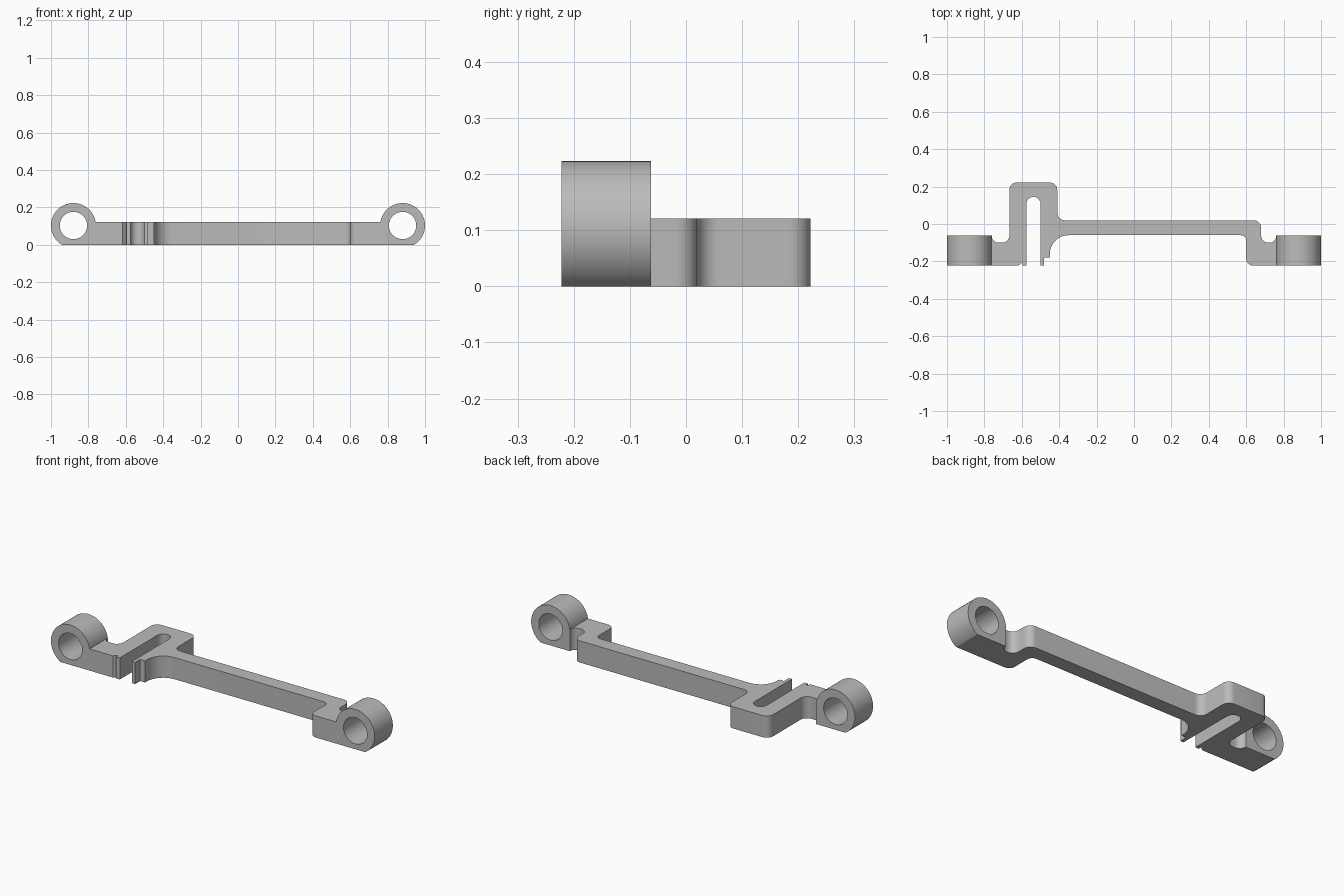
import bpy, bmesh, math
from mathutils import Vector, Matrix

default_cube = bpy.data.objects.get("Cube")
if default_cube:
    bpy.data.objects.remove(default_cube, do_unlink=True)

FRONT, BACK, RING_BACK = -0.222, 0.222, -0.062
BAR_HEIGHT = 0.121
RING_X, RING_Z, RING_RADIUS, BORE_RADIUS = 0.88, 0.103, 0.12, 0.073

grey = bpy.data.materials.new("plain grey")
grey.use_nodes = True
grey.diffuse_color = (0.5, 0.5, 0.5, 1)
shader = next(n for n in grey.node_tree.nodes if n.type == 'BSDF_PRINCIPLED')
shader.inputs["Base Color"].default_value = grey.diffuse_color


def rounded(corners, steps=8):
    """Outline through (x, y, radius) corners, with each corner rounded."""
    outline = []
    for i, (x, y, radius) in enumerate(corners):
        corner = Vector((x, y))
        before = (Vector(corners[i - 1][:2]) - corner).normalized()
        after = (Vector(corners[(i + 1) % len(corners)][:2]) - corner).normalized()
        if radius == 0:
            outline.append(corner)
            continue
        half = before.angle(after) / 2
        centre = corner + (before + after).normalized() * radius / math.sin(half)
        start = corner + before * radius / math.tan(half) - centre
        end = corner + after * radius / math.tan(half) - centre
        sweep = math.atan2(start.x * end.y - start.y * end.x, start.dot(end))
        for k in range(steps + 1):
            outline.append(centre + Matrix.Rotation(sweep * k / steps, 2) @ start)
    return outline


def prism(name, outline, base, depth):
    """Extrude an outline; base maps a 2D point to 3D, depth is the sweep."""
    bm = bmesh.new()
    face = bm.faces.new([bm.verts.new(base(p)) for p in outline])
    swept = bmesh.ops.extrude_face_region(bm, geom=[face])["geom"]
    moved = [v for v in swept if isinstance(v, bmesh.types.BMVert)]
    bmesh.ops.translate(bm, verts=moved, vec=depth)
    bmesh.ops.recalc_face_normals(bm, faces=bm.faces[:])
    mesh = bpy.data.meshes.new(name)
    bm.to_mesh(mesh)
    bm.free()
    mesh.materials.append(grey)
    obj = bpy.data.objects.new(name, mesh)
    bpy.context.collection.objects.link(obj)
    return obj


def combine(target, tool, operation):
    """Apply a boolean and discard the tool."""
    mod = target.modifiers.new("combine", 'BOOLEAN')
    mod.operation, mod.object, mod.solver = operation, tool, 'EXACT'
    bpy.context.view_layer.objects.active = target
    bpy.ops.object.modifier_apply(modifier=mod.name)
    bpy.data.objects.remove(tool, do_unlink=True)


def arc(x, radius, start, end, steps):
    angles = [start + (end - start) * k / steps for k in range(steps + 1)]
    return [(x + radius * math.cos(a), RING_Z + radius * math.sin(a)) for a in angles]


# Plan of the cranked bar, running along the front and back again
plan = rounded([
    # left foot, step and underside of the long bar
    (RING_X, FRONT, 0), (0.6, FRONT, 0.035), (0.6, -0.06, 0.03),
    # flared leg with its thin lip
    (-0.45, -0.06, 0.1), (-0.45, -0.178, 0), (-0.48, -0.178, 0),
    (-0.48, FRONT, 0), (-0.5, FRONT, 0),
    # round-ended slot
    (-0.5, 0.145, 0.0374), (-0.575, 0.145, 0.0374),
    # second lip, notch and right foot
    (-0.575, FRONT, 0), (-0.597, FRONT, 0), (-0.597, -0.203, 0),
    (-0.618, FRONT, 0), (-RING_X, FRONT, 0),
    (-RING_X, RING_BACK, 0), (-0.761, RING_BACK, 0),
    (-0.761, -0.1, 0.037), (-0.666, -0.1, 0.04),
    # raised loop and top of the long bar
    (-0.666, BACK, 0.04), (-0.41, BACK, 0.04), (-0.41, 0.02, 0.04),
    (0.68, 0.02, 0.04), (0.68, -0.1, 0.038), (0.761, -0.1, 0.037),
    (0.761, RING_BACK, 0), (RING_X, RING_BACK, 0),
])
bracket = prism("cranked_bracket", plan, lambda p: (p[0], p[1], 0),
                (0, 0, BAR_HEIGHT))

# Bored end rings, flat where they reach the ground
dip = math.asin(RING_Z / RING_RADIUS)
for x in (-RING_X, RING_X):
    ring = prism("end_ring", arc(x, RING_RADIUS, -dip, math.pi + dip, 56),
                 lambda p: (p[0], FRONT, p[1]), (0, RING_BACK - FRONT, 0))
    combine(bracket, ring, 'UNION')
    bore = prism("bore_cutter", arc(x, BORE_RADIUS, 0, math.tau, 48)[:-1],
                 lambda p: (p[0], FRONT - 0.1, p[1]), (0, 0.4, 0))
    bore.hide_render = True
    combine(bracket, bore, 'DIFFERENCE')

bpy.ops.object.select_all(action='DESELECT')
bracket.select_set(True)
bpy.context.view_layer.objects.active = bracket
bpy.ops.object.shade_smooth_by_angle(angle=math.radians(30))
